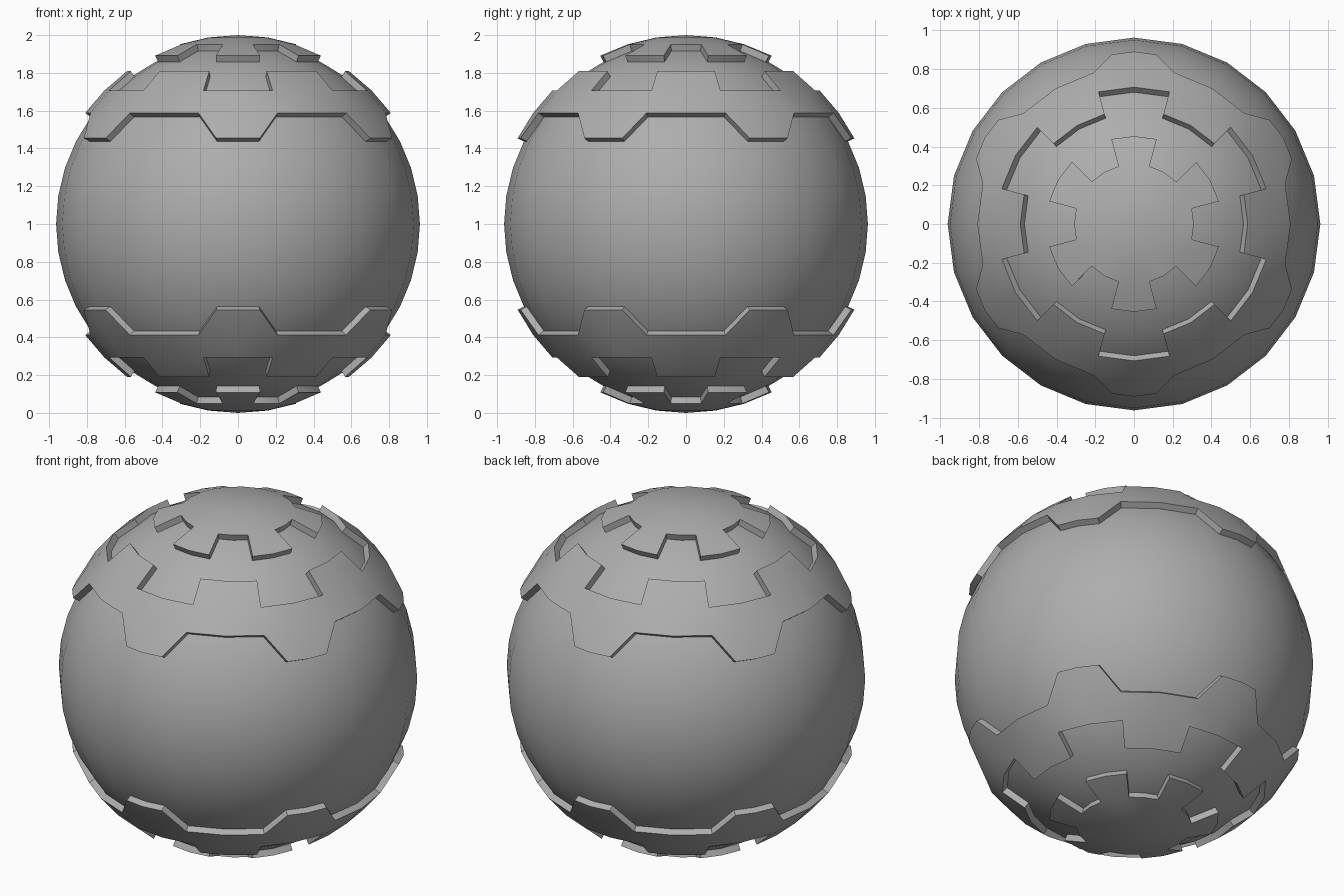
import bpy
import bmesh
import math
from mathutils import Vector

if "Cube" in bpy.data.objects:
    bpy.data.objects.remove(bpy.data.objects["Cube"])

BODY_RADIUS = 0.963
PANEL_RADIUS = 1.0
SEGMENTS, RINGS = 24, 20        # 15 degree columns, 9 degree rows

grey = bpy.data.materials.new("plain_grey")
grey.use_nodes = True
grey.diffuse_color = (0.42, 0.42, 0.42, 1)
grey.node_tree.nodes["Principled BSDF"].inputs["Base Color"].default_value = grey.diffuse_color


def latitude(p):
    return math.degrees(math.asin(max(-1, min(1, p.z / p.length))))


def tooth_offset(p):
    """Degrees from the nearest of the six tooth centres."""
    azimuth = math.degrees(math.atan2(p.y, p.x))
    return abs((azimuth % 60) - 30)


def new_sphere():
    bm = bmesh.new()
    bmesh.ops.create_uvsphere(bm, u_segments=SEGMENTS, v_segments=RINGS, radius=BODY_RADIUS)
    return bm


def finish(bm, name):
    bmesh.ops.recalc_face_normals(bm, faces=bm.faces)
    bmesh.ops.translate(bm, verts=bm.verts, vec=Vector((0, 0, 1)))
    mesh = bpy.data.meshes.new(name)
    bm.to_mesh(mesh)
    bm.free()
    obj = bpy.data.objects.new(name, mesh)
    bpy.context.collection.objects.link(obj)
    mesh.materials.append(grey)
    bpy.ops.object.select_all(action='DESELECT')
    obj.select_set(True)
    bpy.context.view_layer.objects.active = obj
    bpy.ops.object.shade_smooth_by_angle(angle=math.radians(35))


def taper_teeth(bm):
    """Cut the row beside each tooth centre so the teeth get slanted sides."""
    row = [f for f in bm.faces
           if 27 < abs(latitude(f.calc_center_median())) < 36
           and tooth_offset(f.calc_center_median()) < 15]
    for face in row:
        low = min(face.edges, key=lambda e: sum(abs(v.co.z) for v in e.verts))
        if len(face.verts) > 4:
            continue
        mid = bmesh.ops.subdivide_edges(bm, edges=[low], cuts=1)["geom_inner"]
        mid = next(g for g in mid if isinstance(g, bmesh.types.BMVert))
        corner = max(face.verts, key=lambda v: tooth_offset(v.co) + abs(latitude(v.co)))
        bmesh.utils.face_split(face, mid, corner)


def band_rule(lat, offset):
    if lat < 36:
        return lat > 27 and offset < 9
    return lat < 45 or (lat < 54 and offset > 15)


def cap_rule(lat, offset):
    return lat > 72 or (lat > 63 and offset < 15)


def raised_panel(name, side, rule):
    bm = new_sphere()
    taper_teeth(bm)
    drop = []
    for face in bm.faces:
        c = face.calc_center_median()
        if not rule(side * latitude(c), tooth_offset(c)):
            drop.append(face)
    bmesh.ops.delete(bm, geom=drop, context='FACES')
    raised = bmesh.ops.extrude_face_region(bm, geom=bm.faces[:])["geom"]
    for v in raised:
        if isinstance(v, bmesh.types.BMVert):
            v.co *= PANEL_RADIUS / BODY_RADIUS
    finish(bm, name)


# Round body
finish(new_sphere(), "body")

# Raised toothed bands and polar caps, mirrored top and bottom
for label, side in (("upper", 1), ("lower", -1)):
    raised_panel(label + "_toothed_band", side, band_rule)
    raised_panel(label + "_toothed_cap", side, cap_rule)
